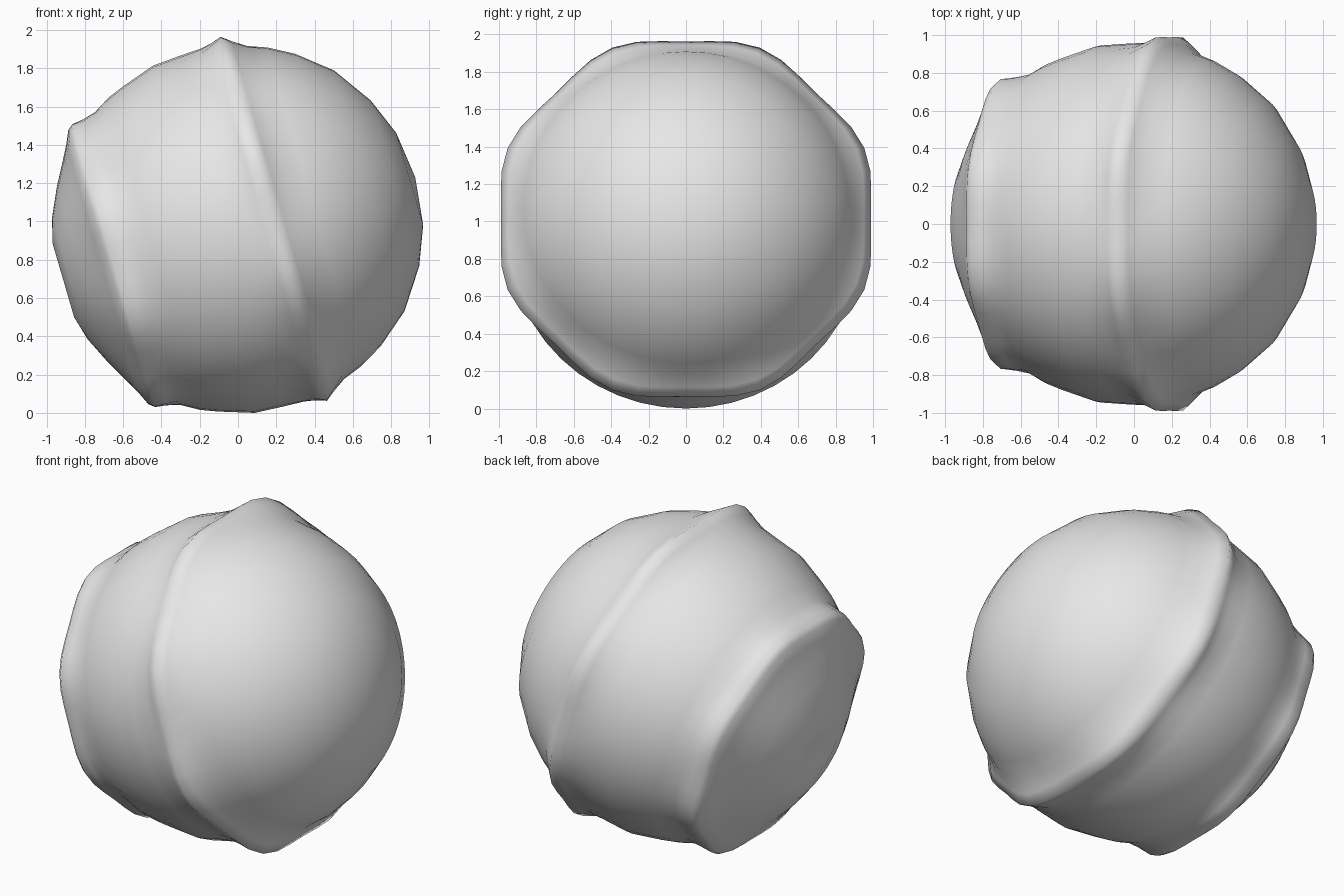
import bpy, bmesh, math
from mathutils import Matrix, Vector

if "Cube" in bpy.data.objects:
    bpy.data.objects.remove(bpy.data.objects["Cube"])

# Profile along the tilted axis: (distance along axis, radius)
PROFILE = [(-.94, 0), (-.95, .1), (-.965, .2), (-.93, .33), (-.86, .48),
           (-.795, .6), (-.75, .69), (-.72, .76), (-.69, .785), (-.63, .79),
           (-.56, .80), (-.47, .85), (-.38, .885), (-.2, .945), (-.05, .955),
           (.06, .965), (.12, .985), (.18, 1.01), (.23, .968), (.3, .91),
           (.4, .868), (.53, .795), (.7, .655), (.84, .45), (.92, .25), (.95, 0)]
SEGMENTS = 48
RIDGES = (-.69, .18)


def lobe(t, angle):
    # gentle eight-lobed waviness, strongest on the two ridges
    weight = max(math.exp(-((t - c) / .1) ** 2) for c in RIDGES)
    return 1 - .022 * weight * math.cos(8 * angle)


bm = bmesh.new()
rings = []
for t, r in PROFILE:
    if r == 0:
        rings.append([bm.verts.new((t, 0, 0))] * SEGMENTS)
        continue
    ring = []
    for i in range(SEGMENTS):
        a = 2 * math.pi * i / SEGMENTS
        rr = r * lobe(t, a)
        ring.append(bm.verts.new((t, rr * math.sin(a), rr * math.cos(a))))
    rings.append(ring)

for lo, hi in zip(rings, rings[1:]):
    for i in range(SEGMENTS):
        j = (i + 1) % SEGMENTS
        corners = list(dict.fromkeys((lo[i], lo[j], hi[j], hi[i])))
        bm.faces.new(corners)
bmesh.ops.recalc_face_normals(bm, faces=bm.faces)

# Tilt the axis and stand the body on the floor
bm.transform(Matrix.Rotation(-math.radians(16.3), 4, 'Y'))
low = min(v.co.z for v in bm.verts)
bm.transform(Matrix.Translation(Vector((.014, 0, -low))))
for f in bm.faces:
    f.smooth = True

mesh = bpy.data.meshes.new("ridged_ball")
bm.to_mesh(mesh)
bm.free()
ball = bpy.data.objects.new("ridged_ball", mesh)
bpy.context.collection.objects.link(ball)

grey = bpy.data.materials.new("light grey")
grey.diffuse_color = (.8, .8, .8, 1)
grey.use_nodes = True
grey.node_tree.nodes["Principled BSDF"].inputs["Base Color"].default_value = grey.diffuse_color
mesh.materials.append(grey)
